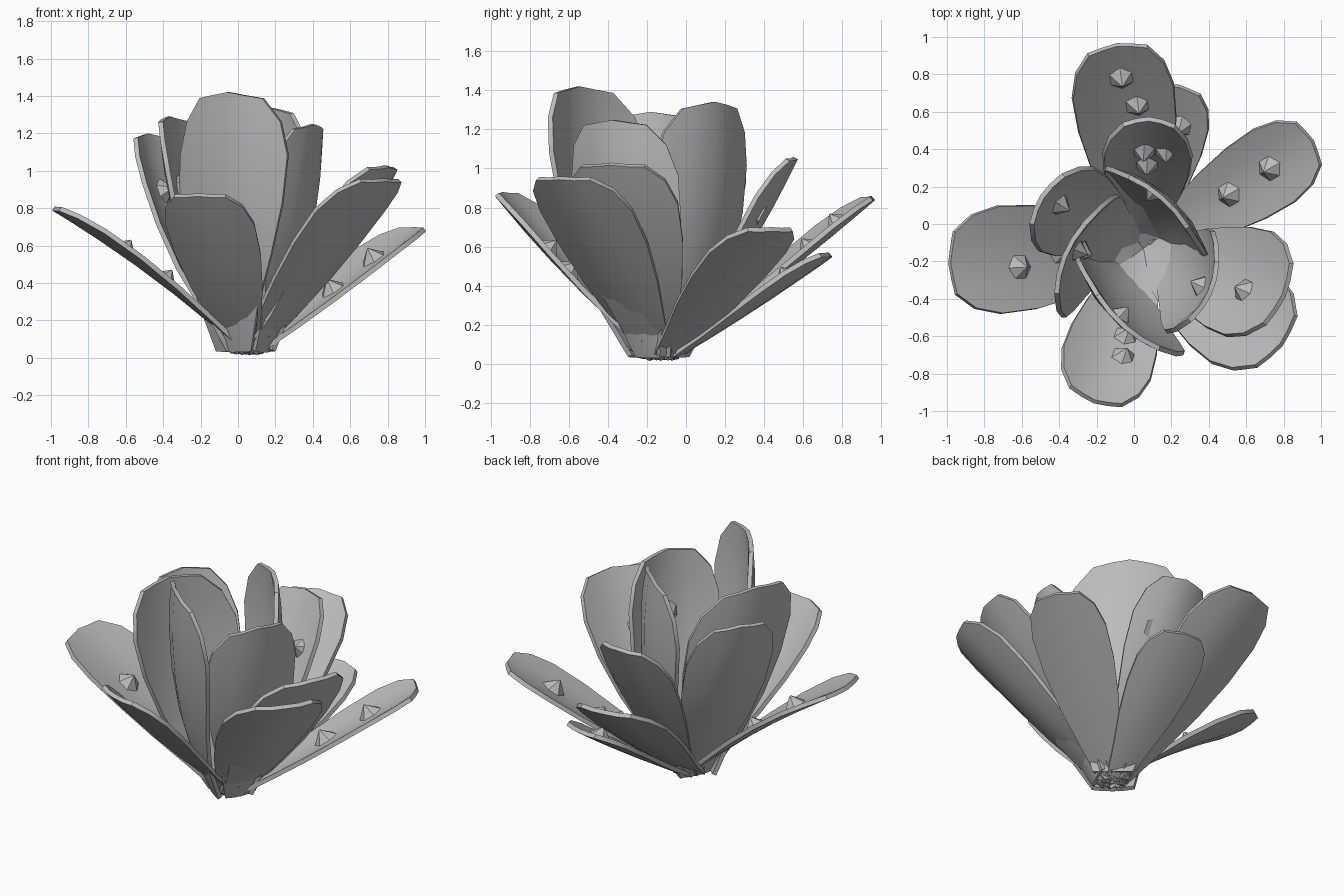
import bpy, bmesh, math, random
from mathutils import Vector, Matrix

random.seed(4)
if "Cube" in bpy.data.objects:
    bpy.data.objects.remove(bpy.data.objects["Cube"])

grey = bpy.data.materials.new("petal_grey")
grey.use_nodes = True
GREY = (0.5, 0.5, 0.5, 1)
grey.diffuse_color = GREY
grey.node_tree.nodes["Principled BSDF"].inputs["Base Color"].default_value = GREY

BASE = Vector((0.05, -0.13, 0.04))
# petal outline: position along the length, share of the full width
OUTLINE = [(0, .32), (.2, .55), (.4, .8), (.6, .96), (.78, 1), (.9, .87), (.98, .58)]
ACROSS = (-1, -.5, 0, .5, 1)


def finish(bm, name):
    mesh = bpy.data.meshes.new(name)
    bm.to_mesh(mesh)
    bm.free()
    mesh.materials.append(grey)
    obj = bpy.data.objects.new(name, mesh)
    bpy.context.collection.objects.link(obj)
    return obj


def thicken_and_smooth(obj):
    """Give the sheet a thickness, then smooth it with crisp rims."""
    bpy.ops.object.select_all(action='DESELECT')
    obj.select_set(True)
    bpy.context.view_layer.objects.active = obj
    thick = obj.modifiers.new("thickness", 'SOLIDIFY')
    thick.thickness = 0.026
    thick.offset = -1
    bpy.ops.object.modifier_apply(modifier=thick.name)
    bpy.ops.object.shade_smooth_by_angle(angle=math.radians(35))


def spike(name, place, normal, radius, height):
    """Small six-sided cone standing on a petal."""
    bm = bmesh.new()
    turn = normal.to_track_quat('Z', 'Y').to_matrix().to_4x4()
    bmesh.ops.create_cone(bm, cap_ends=True, segments=6, radius1=radius, radius2=0.004,
                          depth=height,
                          matrix=Matrix.Translation(place + normal * height * .5) @ turn)
    finish(bm, name)


def petal(name, tip, facing, width, bulge, foot, cup, spikes):
    """Cupped petal from the base to the tip; facing is its outward compass angle."""
    angle = math.radians(facing)
    out = Vector((math.cos(angle), math.sin(angle), 0))
    side = Vector((-out.y, out.x, 0))
    start, end = BASE + out * foot, Vector(tip)
    bend = (start + end) / 2 + out * bulge - Vector((0, 0, bulge * .6))

    def spine(t):
        return start * (1 - t) ** 2 + bend * 2 * t * (1 - t) + end * t * t

    def inward(t):
        along = (bend - start) * (1 - t) + (end - bend) * t
        n = along.cross(side).normalized()
        return n if n.dot(out) < 0 else -n

    bm = bmesh.new()
    rows = []
    for t, share in OUTLINE:
        row = []
        for u in ACROSS:
            # the last row is rounded towards the middle
            tt = t + (.02 * (1 - abs(u)) if t > .95 else 0)
            p = spine(tt) + side * u * share * width / 2
            row.append(bm.verts.new(p + inward(tt) * cup * (u * share) ** 2))
        rows.append(row)
    for a, b in zip(rows, rows[1:]):
        for i in range(len(ACROSS) - 1):
            bm.faces.new((a[i], a[i + 1], b[i + 1], b[i]))
    bmesh.ops.recalc_face_normals(bm, faces=bm.faces)
    middle = rows[3][2].link_faces[0]
    middle.normal_update()
    if middle.normal.dot(inward(.6)) < 0:
        bmesh.ops.reverse_faces(bm, faces=bm.faces)
    thicken_and_smooth(finish(bm, name))
    for k, (t, u) in enumerate(spikes):
        spike(f"{name}_spike_{k + 1}", spine(t) + side * u, inward(t), .074, .07)


# low, spreading petals
petal("left_low_petal", (-.98, -.21, .81), 182, .57, -.06, .0, .04, [(.67, .05), (.46, -.02)])
petal("back_low_petal", (-.09, .95, .86), 98, .54, .05, .0, .05, [(.83, 0), (.68, -.07)])
petal("back_right_low_petal", (.95, .44, .70), 30, .44, .01, .03, .04, [(.74, 0), (.49, 0)])
petal("back_short_petal", (.24, .73, .57), 77, .40, .02, .05, .03, [(.75, -.05)])
petal("front_low_petal", (-.21, -.94, .88), 250, .49, .05, .0, .06, [(.66, .08), (.53, .06)])
# these two cross: the first is outermost only near its tip
petal("front_right_low_petal", (.78, -.64, .96), 322, .58, .03, .0, .07, [(.7, .04)])
petal("right_low_petal", (.79, -.38, 1.03), 336, .60, .09, .02, .07, [(.7, -.04)])

# upright petals around the middle
petal("left_outer_petal", (-.48, .14, 1.2), 147, .52, .15, .02, .08, [(.76, 0)])
petal("back_inner_petal", (.08, .55, 1.06), 88, .46, .06, .04, .08,
      [(.72, .02), (.6, 0), (.72, -.1)])
petal("back_upright_petal", (.14, .13, 1.34), 49, .70, .18, .08, .10, [(.7, .08)])
petal("front_upright_petal", (-.04, -.54, 1.42), 229, .74, .17, .10, .10, [(.72, 0)])
petal("left_upright_petal", (-.36, -.18, 1.29), 158, .68, .14, .06, .10, [(.72, 0), (.6, .02)])
petal("right_upright_petal", (.39, -.37, 1.25), 335, .58, .14, .08, .10, [(.72, 0)])

# small shards gathered at the foot
for k in range(9):
    a = k * math.tau / 9
    lean = Vector((math.cos(a), math.sin(a), random.uniform(.2, .9))).normalized()
    spot = BASE + Vector((math.cos(a), math.sin(a), 0)) * .05
    spike(f"foot_shard_{k + 1}", spot, lean, .028, random.uniform(.08, .14))
